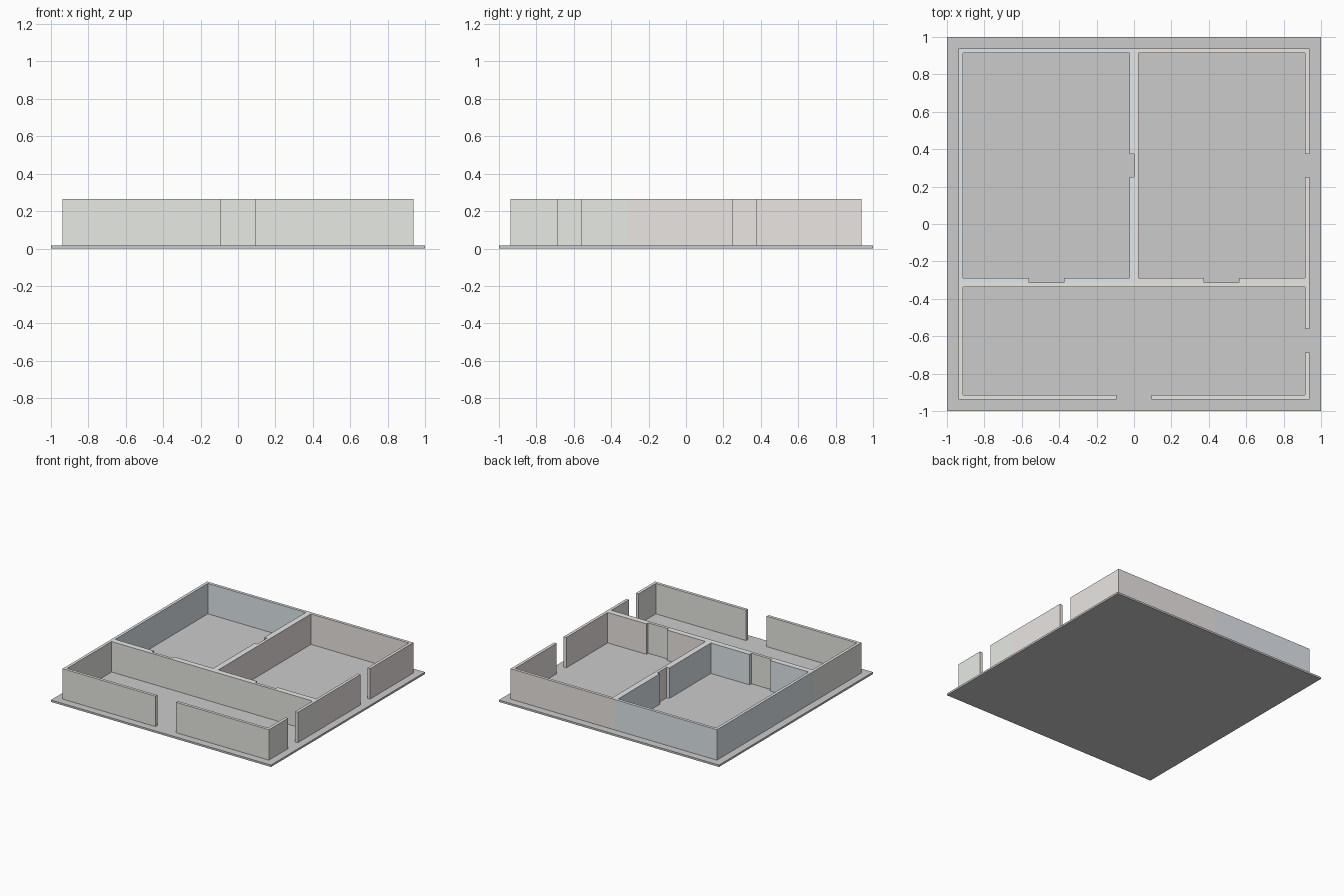
import bpy, bmesh

if "Cube" in bpy.data.objects:
    bpy.data.objects.remove(bpy.data.objects["Cube"])

W = 0.9375        # outer half-width of the walls
S = -0.3125       # line between corridor and back rooms
T = 0.024         # wall thickness
FLOOR = 0.0156    # slab thickness
HEIGHT = 0.25     # wall height


def material(name, rgb):
    m = bpy.data.materials.new(name)
    m.diffuse_color = (*rgb, 1)
    m.use_nodes = True
    m.node_tree.nodes["Principled BSDF"].inputs["Base Color"].default_value = m.diffuse_color
    return m


def room_walls(name, rect, runs, rgb):
    """Walls along the runs of a room outline, thickened towards the room's inside."""
    x0, y0, x1, y1 = rect

    def inner(p):
        return (min(max(p[0], x0 + T), x1 - T), min(max(p[1], y0 + T), y1 - T))

    bm = bmesh.new()
    for run in runs:
        outs = [bm.verts.new((*p, FLOOR)) for p in run]
        ins = [bm.verts.new((*inner(p), FLOOR)) for p in run]
        for i in range(len(run) - 1):
            bm.faces.new((outs[i], outs[i + 1], ins[i + 1], ins[i]))
    # Raise the footprint, keeping the bottom faces
    res = bmesh.ops.extrude_face_region(bm, geom=bm.faces[:], use_keep_orig=True)
    top = [g for g in res["geom"] if isinstance(g, bmesh.types.BMVert)]
    bmesh.ops.translate(bm, verts=top, vec=(0, 0, HEIGHT))
    bmesh.ops.recalc_face_normals(bm, faces=bm.faces[:])
    mesh = bpy.data.meshes.new(name)
    bm.to_mesh(mesh)
    bm.free()
    mesh.materials.append(material(name + "_paint", rgb))
    bpy.context.collection.objects.link(bpy.data.objects.new(name, mesh))


# Floor slab
bpy.ops.mesh.primitive_cube_add(size=1, location=(0, 0, FLOOR / 2))
floor = bpy.context.object
floor.name = "floor_slab"
floor.scale = (2, 2, FLOOR)

# Two back rooms, each with a doorway in the right wall and one in the front wall
for name, x, door, rgb in (
    ("left_room_walls", -W, (-0.5625, -0.375), (0.75, 0.80, 0.84)),
    ("right_room_walls", 0, (0.375, 0.5625), (0.83, 0.79, 0.77)),
):
    r = x + W
    runs = [
        [(r, 0.375), (r, W), (x, W), (x, S), (door[0], S)],
        [(door[1], S), (r, S), (r, 0.25)],
    ]
    room_walls(name, (x, S, r, W), runs, rgb)

# Front corridor with a front entrance and a side doorway
room_walls(
    "corridor_walls", (-W, -W, W, S),
    [
        [(0.09375, -W), (W, -W), (W, -0.6875)],
        [(W, -0.5625), (W, S), (-W, S), (-W, -W), (-0.09375, -W)],
    ],
    (0.80, 0.82, 0.77),
)
